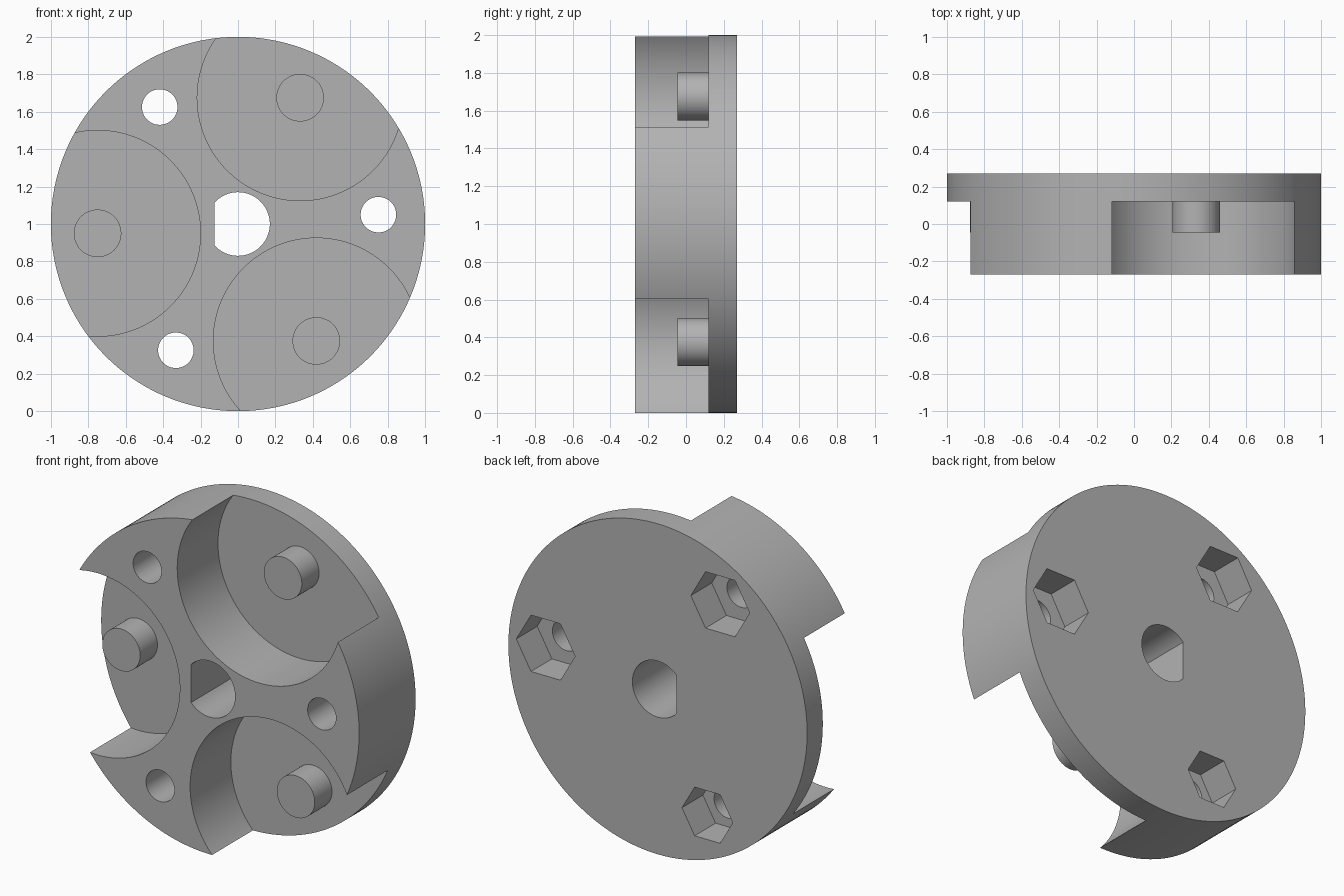
import bpy
import bmesh
from math import cos, sin, pi, radians, acos

default = bpy.data.objects.get("Cube")
if default:
    bpy.data.objects.remove(default, do_unlink=True)

grey = bpy.data.materials.new("plain grey")
grey.use_nodes = True
colour = (0.45, 0.45, 0.45, 1)
grey.diffuse_color = colour
grey.node_tree.nodes["Principled BSDF"].inputs["Base Color"].default_value = colour

AXIS_Z = 1.0          # height of the disc axis
FRONT, BACK = -0.27, 0.27
FLOOR = 0.12          # pocket floor
RING = 0.752          # pitch radius of pegs and bolts


def arc(radius, sides, start=0.0, sweep=2 * pi, centre=(0, AXIS_Z)):
    """Points on a circle; an arc shorter than a full turn keeps both ends."""
    full = abs(sweep - 2 * pi) < 1e-6
    step = sweep / (sides if full else sides - 1)
    return [(centre[0] + radius * cos(start + i * step),
             centre[1] + radius * sin(start + i * step)) for i in range(sides)]


def prism(name, outline, y0, y1):
    """Extrude an x-z outline from y0 to y1."""
    bm = bmesh.new()
    face = bm.faces.new([bm.verts.new((x, y0, z)) for x, z in outline])
    out = bmesh.ops.extrude_face_region(bm, geom=[face])
    moved = [v for v in out["geom"] if isinstance(v, bmesh.types.BMVert)]
    bmesh.ops.translate(bm, verts=moved, vec=(0, y1 - y0, 0))
    bmesh.ops.recalc_face_normals(bm, faces=bm.faces)
    mesh = bpy.data.meshes.new(name)
    bm.to_mesh(mesh)
    bm.free()
    mesh.materials.append(grey)
    obj = bpy.data.objects.new(name, mesh)
    bpy.context.collection.objects.link(obj)
    return obj


def cut(target, cutter):
    """Subtract the cutter and remove it."""
    cutter.hide_render = True
    mod = target.modifiers.new("cut", "BOOLEAN")
    mod.operation, mod.solver, mod.object = "DIFFERENCE", "EXACT", cutter
    bpy.context.view_layer.objects.active = target
    bpy.ops.object.modifier_apply(modifier=mod.name)
    bpy.data.objects.remove(cutter, do_unlink=True)


def on_ring(degrees):
    a = radians(degrees)
    return (RING * cos(a), AXIS_Z + RING * sin(a))


# Main disc
body = prism("coupling_body", arc(1.0, 180), FRONT, BACK)
parts = [body]

# D-shaped shaft bore with its flat on the -x side
half = acos(-0.125 / 0.17)
cut(body, prism("bore_cutter", arc(0.17, 48, -half, 2 * half), -1, 1))

for i, side in enumerate(("left", "upper", "lower")):
    # Round pocket open at the rim, with a peg on its floor
    spot = on_ring(63.8 + 120 * i)
    cut(body, prism("pocket_cutter", arc(0.55, 128, centre=spot), -1, FLOOR))
    parts.append(prism("peg_" + str(i + 1), arc(0.127, 48, centre=spot),
                       -0.045, FLOOR + 0.02))

    # Bolt hole with a hexagonal nut recess at the back
    spot = on_ring(3.8 + 120 * i)
    nut = 0.17 if side == "lower" else 0.197
    cut(body, prism("bolt_cutter", arc(0.095, 48, centre=spot), -1, 1))
    cut(body, prism("nut_cutter", arc(nut, 6, centre=spot), BACK - 0.2, 1))

# Smooth round walls, crisp edges
bpy.ops.object.select_all(action="DESELECT")
for part in parts:
    part.select_set(True)
bpy.context.view_layer.objects.active = body
bpy.ops.object.shade_smooth_by_angle(angle=radians(30))
